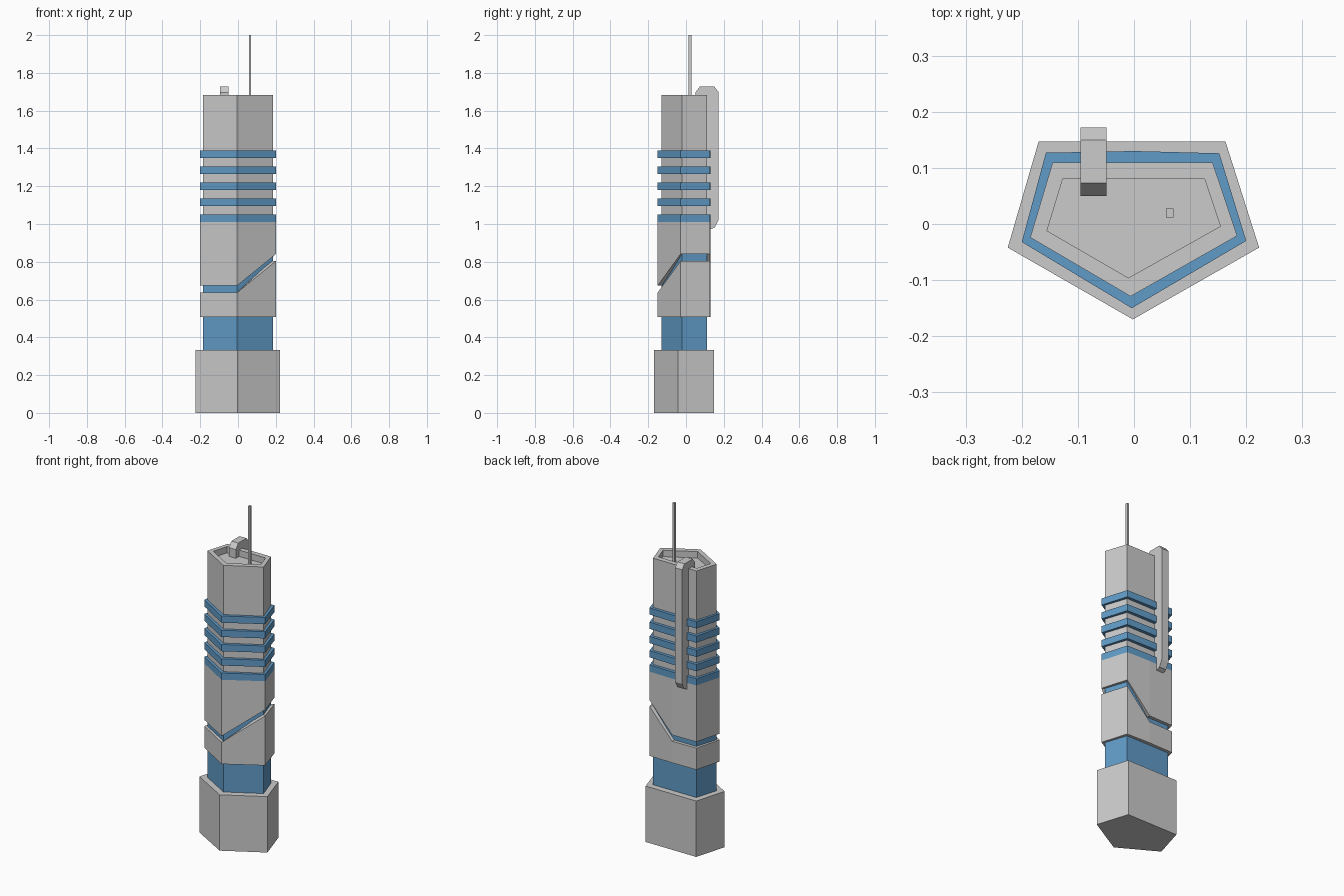
import bpy, bmesh

if "Cube" in bpy.data.objects:
    bpy.data.objects.remove(bpy.data.objects["Cube"])

# Plan outlines, counter-clockwise from the left corner
BASE = [(-.225, -.042), (-.002, -.17), (.223, -.042), (.163, .147), (-.17, .147)]
SHAFT = [(-.185, -.024), (-.006, -.129), (.184, -.021), (.14, .11), (-.145, .11)]
RECESS = [(-.155, -.012), (-.01, -.096), (.154, -.004), (.126, .08), (-.127, .08)]
# The cladding has an extra corner in the middle of the back
OUTER = [(-.2, -.032), (-.004, -.15), (.2, -.03), (.152, .126), (0, .13), (-.157, .127)]
INNER = [(-.175, -.023), (-.006, -.122), (.175, -.02), (.133, .104), (0, .104), (-.138, .104)]

blue = bpy.data.materials.new("blue_glass")
blue.diffuse_color = (.12, .33, .58, 1)
blue.use_nodes = True
blue.node_tree.nodes["Principled BSDF"].inputs["Base Color"].default_value = blue.diffuse_color


def finish(name, bm, mat=None):
    bmesh.ops.recalc_face_normals(bm, faces=bm.faces)
    mesh = bpy.data.meshes.new(name)
    bm.to_mesh(mesh)
    bm.free()
    if mat:
        mesh.materials.append(mat)
    obj = bpy.data.objects.new(name, mesh)
    bpy.context.collection.objects.link(obj)
    return obj


def loft(name, rings, mat=None, closed=False):
    """Skin rings of (outline, height or list of heights); cap ends unless closed."""
    bm = bmesh.new()
    loops = []
    for pts, z in rings:
        zs = z if isinstance(z, list) else [z] * len(pts)
        loops.append([bm.verts.new((x, y, h)) for (x, y), h in zip(pts, zs)])
    pairs = list(zip(loops, loops[1:]))
    if closed:
        pairs.append((loops[-1], loops[0]))
    else:
        bm.faces.new(loops[0])
        bm.faces.new(loops[-1])
    for a, b in pairs:
        for i in range(len(a)):
            j = (i + 1) % len(a)
            bm.faces.new((a[i], a[j], b[j], b[i]))
    return finish(name, bm, mat)


def collar(name, z0, z1, mat=None):
    return loft(name, [(OUTER, z0), (OUTER, z1), (INNER, z1), (INNER, z0)], mat, True)


# Podium and glass core
loft("podium", [(BASE, 0), (BASE, .333)])
loft("glass_core", [(SHAFT, .333), (SHAFT, 1.01)], blue)

# Upper shaft with sunken roof
loft("upper_shaft", [(SHAFT, 1.01), (SHAFT, 1.683), (RECESS, 1.683), (RECESS, 1.645)])

# Cladding split by a stepped diagonal gap
cut = [.637, .637, .803, .803, .637, .637]
collar("lower_cladding", .508, cut)
collar("upper_cladding", [z + .037 for z in cut], 1.01)

# Five glass balcony rings
for i in range(5):
    z = 1.01 + i * .085
    collar(f"balcony_ring_{i + 1}", z, z + .04, blue)

# Rear fin hooking over the parapet
profile = [(.05, 1.645), (.05, 1.697), (.073, 1.727), (.15, 1.727), (.172, 1.7),
           (.172, 1.02), (.152, .982), (.125, .97), (.105, .97), (.105, 1.67), (.08, 1.67), (.08, 1.645)]
bm = bmesh.new()
sides = [[bm.verts.new((x, y, z)) for y, z in profile] for x in (-.095, -.049)]
for s in sides:
    bm.faces.new(s)
for i in range(len(profile)):
    j = (i + 1) % len(profile)
    bm.faces.new((sides[0][i], sides[0][j], sides[1][j], sides[1][i]))
finish("rear_fin", bm)

# Antenna mast
mast = [(.057, .012), (.07, .012), (.07, .028), (.057, .028)]
loft("antenna", [(mast, 1.645), (mast, 2.0)])
